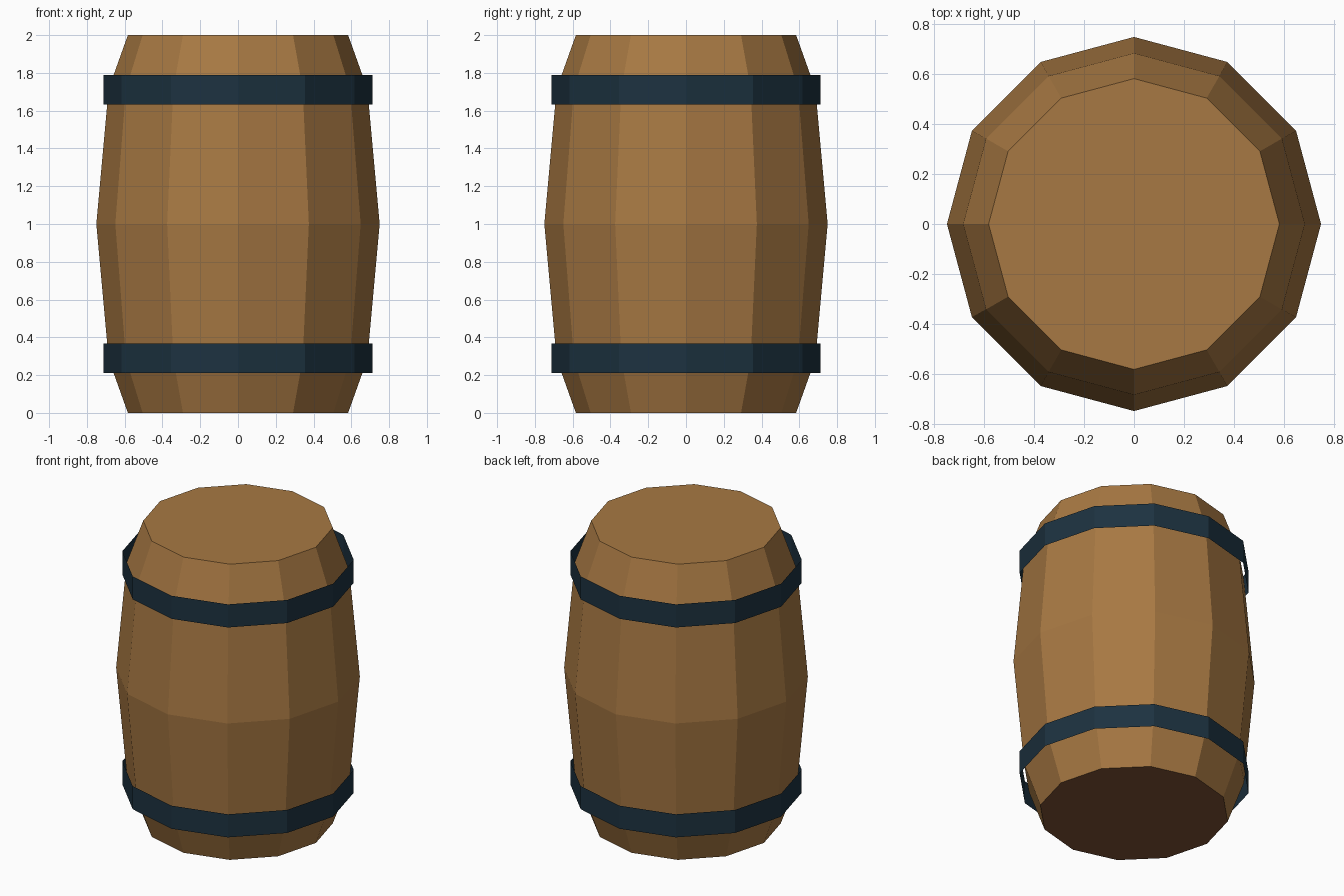
import bpy
import bmesh
from math import cos, sin, tau

SIDES = 12

cube = bpy.data.objects.get("Cube")
if cube:
    bpy.data.objects.remove(cube, do_unlink=True)


def make_material(name, rgb):
    mat = bpy.data.materials.new(name)
    mat.use_nodes = True
    mat.diffuse_color = (*rgb, 1)
    mat.node_tree.nodes["Principled BSDF"].inputs["Base Color"].default_value = (*rgb, 1)
    return mat


def lathe(name, profile, mats, capped):
    """Turn a (radius, height) profile around z as a flat-sided shell."""
    bm = bmesh.new()
    rings = []
    for radius, z in profile:
        rings.append([bm.verts.new((radius * cos(tau * i / SIDES),
                                    radius * sin(tau * i / SIDES), z))
                      for i in range(SIDES)])
    for low, high in zip(rings, rings[1:]):
        for i in range(SIDES):
            j = (i + 1) % SIDES
            bm.faces.new((low[i], low[j], high[j], high[i]))
    if capped:
        # The bottom end takes the last material
        bm.faces.new(rings[0][::-1]).material_index = len(mats) - 1
        bm.faces.new(rings[-1])
    mesh = bpy.data.meshes.new(name)
    for mat in mats:
        mesh.materials.append(mat)
    bm.to_mesh(mesh)
    bm.free()
    obj = bpy.data.objects.new(name, mesh)
    bpy.context.collection.objects.link(obj)


wood = make_material("warm brown wood", (0.39, 0.19, 0.056))
dark_wood = make_material("dark brown wood", (0.215, 0.086, 0.037))
iron = make_material("dark blue iron", (0.012, 0.032, 0.051))

# Barrel body: bulging staves with closed ends and a dark underside
lathe("barrel_body",
      [(0.583, 0), (0.685, 0.285), (0.75, 1), (0.685, 1.715), (0.583, 2)],
      [wood, dark_wood], capped=True)

# Hoops: thin open bands standing slightly off the staves
for name, z in (("lower_hoop", 0.29), ("upper_hoop", 1.71)):
    lathe(name, [(0.712, z - 0.078), (0.712, z + 0.078)], [iron], capped=False)
